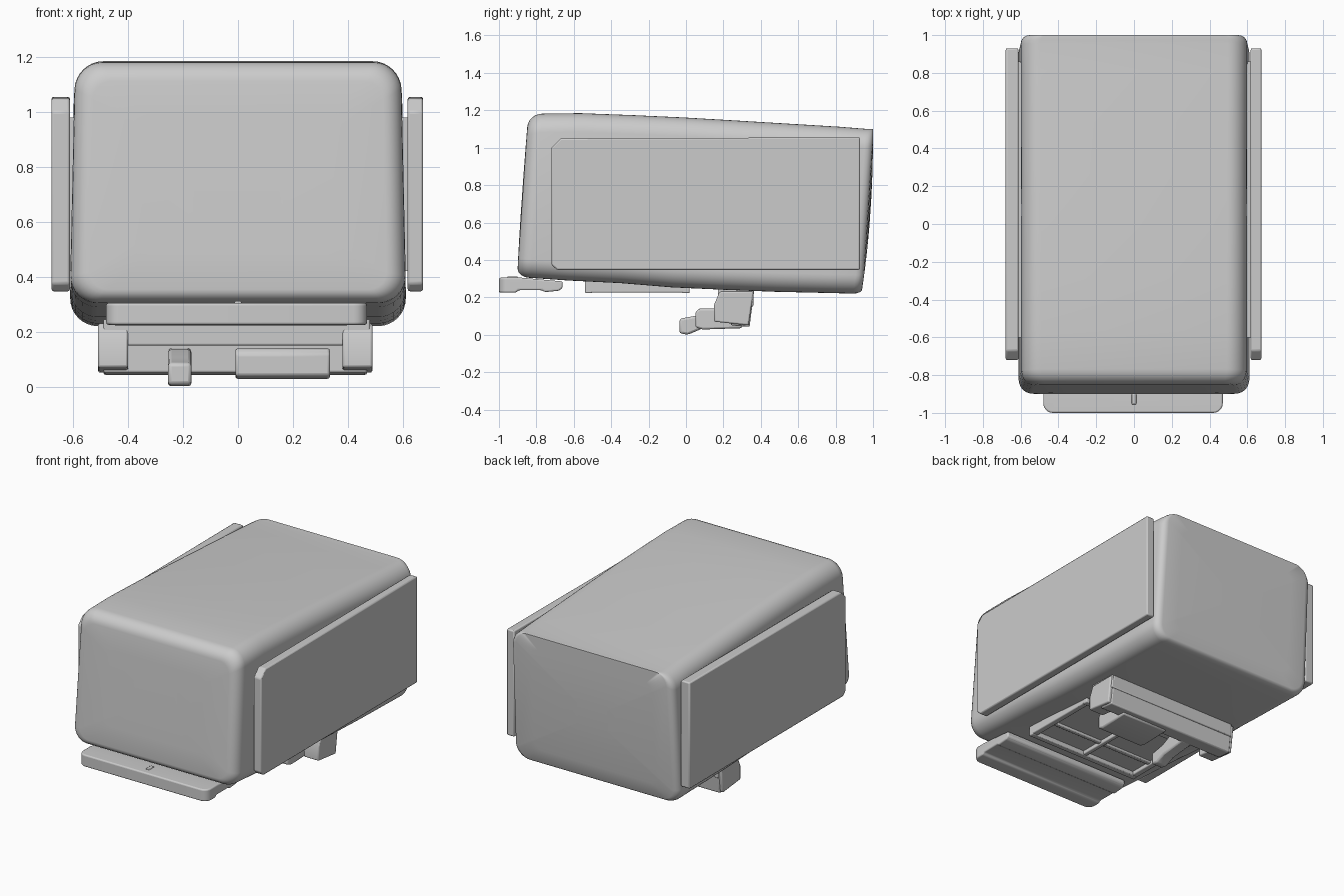
import bpy, bmesh, math

if "Cube" in bpy.data.objects:
    bpy.data.objects.remove(bpy.data.objects["Cube"])


def finish(name, bm, bevel=0.0, segs=2, angle=35):
    bmesh.ops.recalc_face_normals(bm, faces=bm.faces)
    me = bpy.data.meshes.new(name)
    bm.to_mesh(me)
    bm.free()
    ob = bpy.data.objects.new(name, me)
    bpy.context.collection.objects.link(ob)
    if bevel:
        m = ob.modifiers.new("bevel", 'BEVEL')
        m.width, m.segments, m.limit_method = bevel, segs, 'ANGLE'
    bpy.ops.object.select_all(action='DESELECT')
    bpy.context.view_layer.objects.active = ob
    ob.select_set(True)
    bpy.ops.object.shade_smooth_by_angle(angle=math.radians(angle))
    return ob


def extrude_x(name, x0, x1, profile, bevel=0.008, segs=2):
    """Side profile of (y, z) points swept from x0 to x1."""
    bm = bmesh.new()
    f = bm.faces.new([bm.verts.new((x0, y, z)) for y, z in profile])
    r = bmesh.ops.extrude_face_region(bm, geom=[f])
    bmesh.ops.translate(bm, vec=(x1 - x0, 0, 0),
                        verts=[v for v in r['geom'] if isinstance(v, bmesh.types.BMVert)])
    return finish(name, bm, bevel, segs)


def box(name, x0, x1, y0, y1, z0, z1, bevel=0.006):
    return extrude_x(name, x0, x1, [(y0, z0), (y1, z0), (y1, z1), (y0, z1)], bevel)


def interp(table, t):
    for (a, va), (b, vb) in zip(table, table[1:]):
        if t <= b:
            return va + (vb - va) * (max(t, a) - a) / (b - a)
    return table[-1][1]


# Main housing: rounded-rectangle sections lofted from front to back
TOP = [(-.85, 1.182), (-.55, 1.185), (0, 1.16), (1, 1.10)]
BOTTOM = [(-.9, .305), (-.3, .275), (0, .25), (.5, .23), (.94, .22)]


def front_y(s):
    return -.905 + .062 * s ** 1.3


def rear_y(s):
    return 1.0 - .062 * (1 - s) ** 2.2


def add_ring(bm, t, dy=0.0, side=0.0, top=0.0, bot=0.0, scale=1.0):
    """t: 0 front to 1 back; side/top/bot shrink the section."""
    ym = -.87 + 1.85 * t
    z0, z1 = interp(BOTTOM, ym) + bot, interp(TOP, ym) - top
    hw = .606 - side
    r = max(.1 - side * .5, .03)
    cz, pts = (z0 + z1) / 2, []
    h = (z1 - z0) / 2
    for sx, sz, a0 in ((1, 1, 0), (-1, 1, 90), (-1, -1, 180), (1, -1, 270)):
        for k in range(9):
            a = math.radians(a0 + k * 90 / 8)
            x = sx * (hw - r) + r * math.cos(a)
            z = sz * (h - r) + r * math.sin(a)
            pts.append((x, z))
    verts = []
    for x, z in pts:
        x, z = x * scale, cz + z * scale
        s = min(max((z - .22) / .96, 0), 1)
        sr = min(max((z - .22) / .88, 0), 1)
        y = (1 - t) * front_y(s) + t * rear_y(sr) + dy
        x *= 1.008 - .035 * s ** 3
        verts.append(bm.verts.new((x, y, z)))
    return verts


bm = bmesh.new()
rings = [add_ring(bm, 0, 0, .07, .07, .05, s) for s in (.3, .65)]
for i in range(7):
    a = math.radians(i * 15)
    k = 1 - math.sin(a)
    rings.append(add_ring(bm, 0, .075 * (1 - math.cos(a)), .07 * k, .07 * k, .05 * k))
rings += [add_ring(bm, t) for t in (.15, .3, .45, .6, .75, .9)]
for i in range(5):
    a = math.radians(i * 22.5)
    k = 1 - math.cos(a)
    rings.append(add_ring(bm, 1, -.045 * (1 - math.sin(a)), .045 * k, 0, .02 * k))
rings += [add_ring(bm, 1, 0, .045, 0, .02, s) for s in (.8, .6, .4, .2)]
for a, b in zip(rings, rings[1:]):
    n = len(a)
    for i in range(n):
        bm.faces.new((a[i], a[(i + 1) % n], b[(i + 1) % n], b[i]))
bm.faces.new(rings[0])
bm.faces.new(rings[-1])
finish("housing", bm, angle=50)

# Side panels with clipped front corners, and spacers behind them
PANEL = [(-.72, .375), (-.69, .347), (.93, .347), (.93, 1.055), (-.67, 1.05), (-.72, 1.0)]
SPACER = [(-.6, .42), (.86, .42), (.86, .98), (-.6, .98)]
for side, x0, x1 in (("right", .618, .674), ("left", -.679, -.612)):
    extrude_x(side + "_panel", x0, x1, PANEL, .008)
    sx = 1 if x0 > 0 else -1
    extrude_x(side + "_panel_spacer", sx * .57, sx * .63, SPACER, 0)

# Front lip plate with a rounded rim, and its small latch
LIP = [(-1, .225), (-.91, .225), (-.895, .238), (-.77, .238), (-.755, .228),
       (-.68, .235), (-.66, .25), (-.66, .285), (-.88, .305), (-1, .305)]
bm = bmesh.new()
f = bm.faces.new([bm.verts.new((-.48, y, z)) for y, z in LIP])
r = bmesh.ops.extrude_face_region(bm, geom=[f])
bmesh.ops.translate(bm, vec=(.95, 0, 0),
                    verts=[v for v in r['geom'] if isinstance(v, bmesh.types.BMVert)])
corners = [e for e in bm.edges if all(abs(v.co.y + 1) < .01 for v in e.verts)
           and abs(e.verts[0].co.z - e.verts[1].co.z) > .05]
bmesh.ops.bevel(bm, geom=corners, offset=.05, segments=5, profile=.5, affect='EDGES')
finish("front_lip", bm, .03, 4, 45)
box("lip_latch", -.012, .012, -.955, -.9, .29, .311, .004)

# Underside frame: rim rails and cross bars
for x0, x1 in ((-.45, -.41), (.36, .40), (-.04, -.01)):
    box("frame_rail", x0, x1, -.54, .02, .225, .30)
for y0, y1, z in ((-.54, -.50, .222), (-.36, -.33, .235), (-.02, .02, .222)):
    box("frame_cross_bar", -.45, .40, y0, y1, z, .30)
box("frame_plate", -.44, .39, -.53, .01, .25, .30)

# Mount bar under the rear: wall plus deeper ends
box("mount_base", -.49, .48, .17, .36, .15, .26)
extrude_x("mount_wall", -.49, .47, [(.24, .05), (.34, .042), (.365, .24), (.24, .24)])
END = [(.15, .07), (.335, .05), (.36, .23), (.18, .23), (.15, .16)]
extrude_x("mount_end_left", -.51, -.40, END)
extrude_x("mount_end_right", .38, .49, END)

# Hook and grip block reaching forward from the bar
HOOK = [(-.035, .008), (.01, .0), (.08, .03), (.26, .05), (.26, .14), (.13, .135), (.07, .105), (-.035, .085)]
extrude_x("hook", -.255, -.17, HOOK, .012)
GRIP = [(.05, .04), (.09, .028), (.30, .035), (.30, .14), (.07, .14), (.05, .12)]
extrude_x("grip_block", -.01, .335, GRIP, .01)
